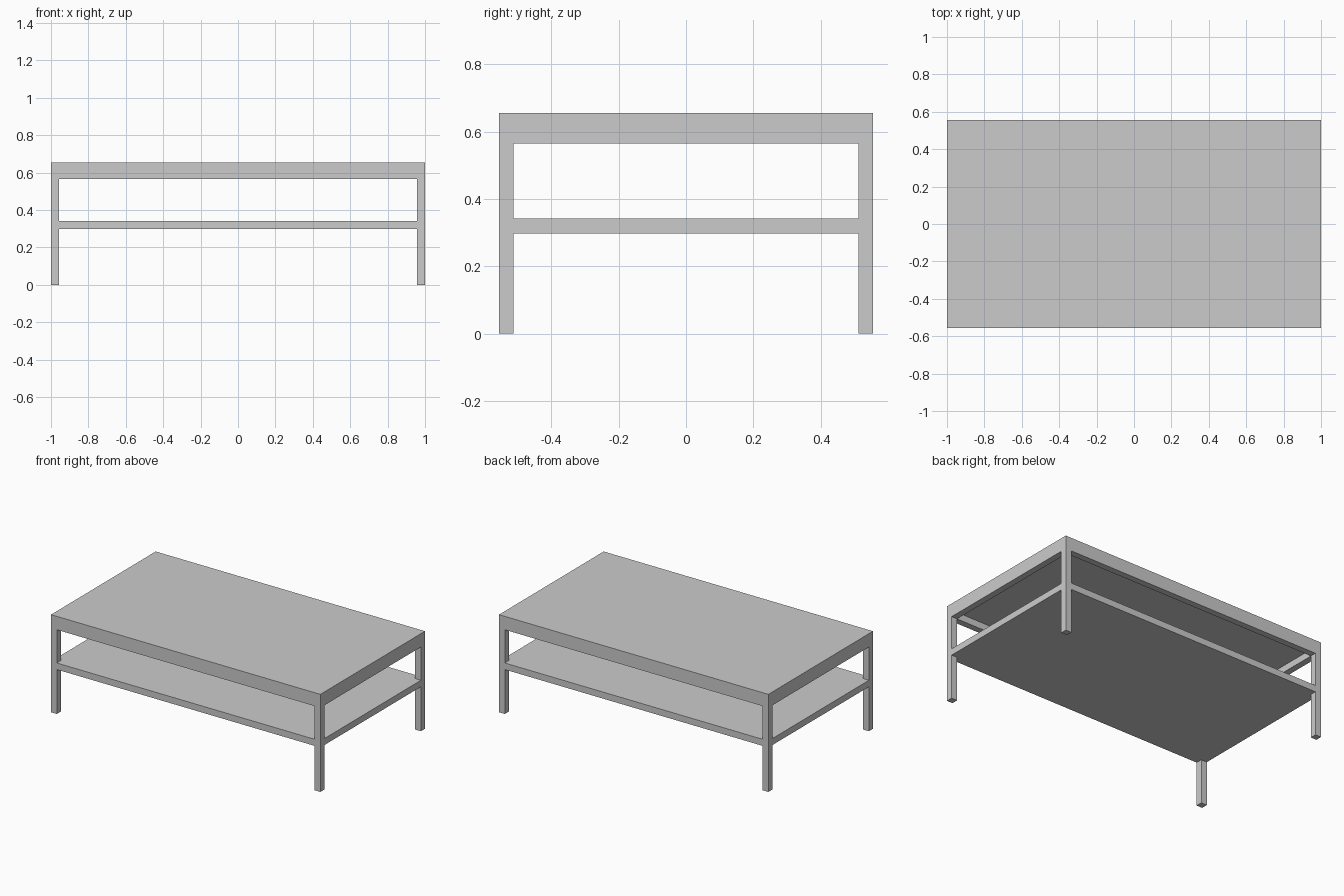
import bpy, bmesh

if "Cube" in bpy.data.objects:
    bpy.data.objects.remove(bpy.data.objects["Cube"])

X, Y, T = 1.0, 0.555, 0.043          # half length, half depth, bar thickness
TOP, TOP_UNDER, RAIL_UNDER = 0.655, 0.61, 0.565
SHELF_Z, SHELF_TOP = 0.298, 0.342


def finish(name, bm):
    bmesh.ops.recalc_face_normals(bm, faces=bm.faces)
    mesh = bpy.data.meshes.new(name)
    bm.to_mesh(mesh)
    bm.free()
    obj = bpy.data.objects.new(name, mesh)
    bpy.context.collection.objects.link(obj)
    return obj


def grid_part(bm, z, keep):
    """Flat 3x3 grid split at the bar thickness; keeps the chosen cells."""
    xs, ys = (-X, -X + T, X - T, X), (-Y, -Y + T, Y - T, Y)
    faces = {}
    verts = {(i, j): bm.verts.new((xs[i], ys[j], z)) for i in range(4) for j in range(4)}
    for i in range(3):
        for j in range(3):
            if keep(i, j):
                faces[i, j] = bm.faces.new([verts[i, j], verts[i, j + 1],
                                            verts[i + 1, j + 1], verts[i + 1, j]])
    bmesh.ops.delete(bm, geom=[v for v in bm.verts if not v.link_faces], context='VERTS')
    return faces


def extrude(bm, faces, dz, keep_orig):
    res = bmesh.ops.extrude_face_region(bm, geom=faces, use_keep_orig=keep_orig)
    moved = [g for g in res['geom'] if isinstance(g, bmesh.types.BMVert)]
    bmesh.ops.translate(bm, verts=moved, vec=(0, 0, dz))


def is_corner(i, j):
    return i != 1 and j != 1


# Tabletop slab
bm = bmesh.new()
bmesh.ops.create_cube(bm, size=1)
for v in bm.verts:
    v.co = (v.co.x * 2 * X, v.co.y * 2 * Y, TOP if v.co.z > 0 else TOP_UNDER)
finish("tabletop", bm)

# Rail frame with the four legs drawn down out of its corners
bm = bmesh.new()
cells = grid_part(bm, RAIL_UNDER, lambda i, j: (i, j) != (1, 1))
corners = [f for (i, j), f in cells.items() if is_corner(i, j)]
extrude(bm, list(cells.values()), TOP_UNDER - RAIL_UNDER, True)
for f in corners:
    extrude(bm, [f], -RAIL_UNDER, False)
    if f.is_valid:
        bm.faces.remove(f)
finish("frame_and_legs", bm)

# Lower shelf, notched around the legs
bm = bmesh.new()
cells = grid_part(bm, SHELF_Z, lambda i, j: not is_corner(i, j))
extrude(bm, list(cells.values()), SHELF_TOP - SHELF_Z, True)
finish("lower_shelf", bm)
